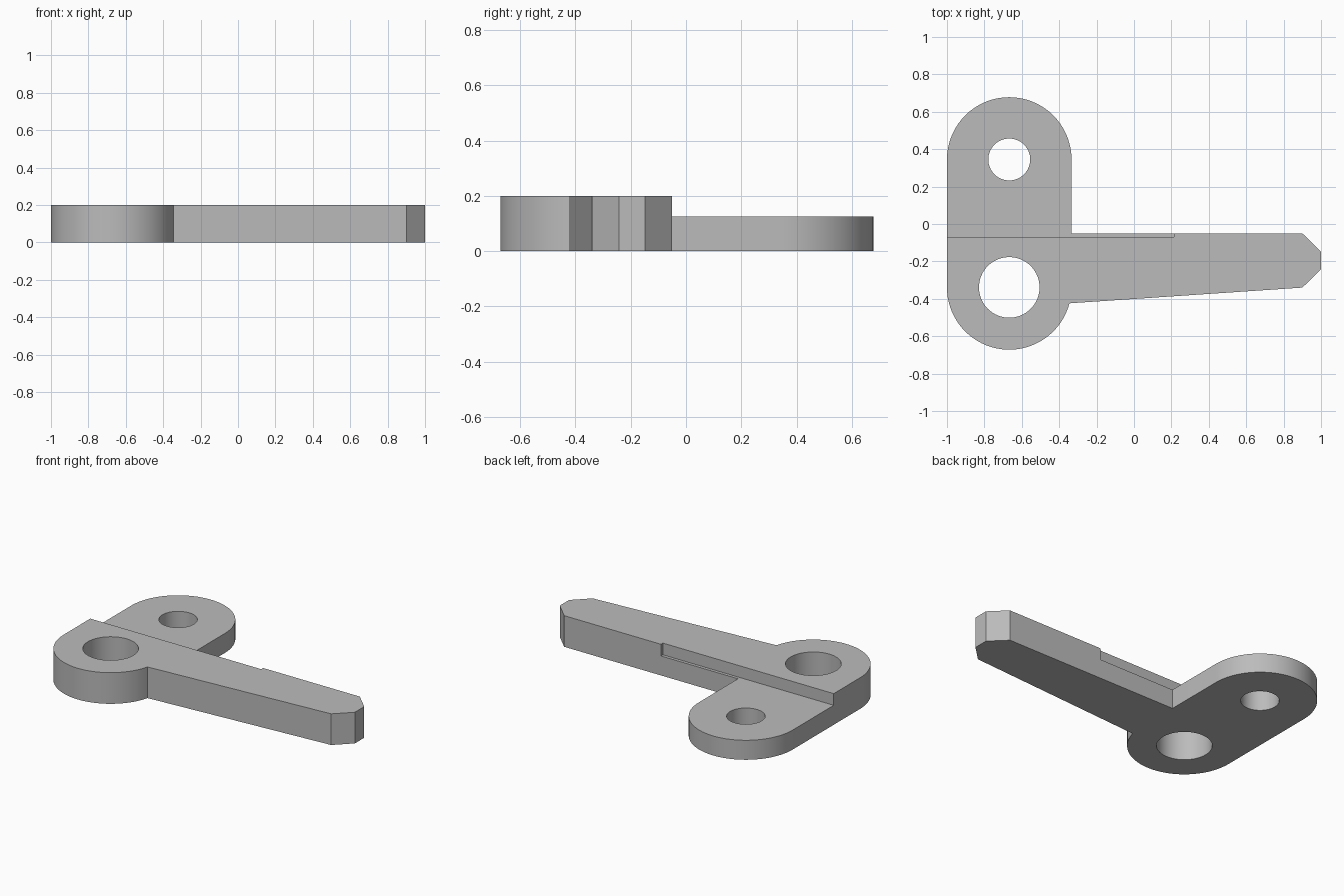
import bpy
import bmesh
from math import sin, cos, radians, asin, degrees

default = bpy.data.objects.get("Cube")
if default:
    bpy.data.objects.remove(default, do_unlink=True)

THICK = 0.2        # full thickness
LOW = 0.125        # thickness of the recessed rear tab
BOSS_X = -0.667
FRONT_Y, REAR_Y = -0.339, 0.345
RADIUS = 0.333

grey = bpy.data.materials.new("plain grey")
grey.use_nodes = True
grey.diffuse_color = (0.5, 0.5, 0.5, 1)
grey.node_tree.nodes["Principled BSDF"].inputs["Base Color"].default_value = (0.5, 0.5, 0.5, 1)


def arc(cy, start, end, steps):
    """Points of a boss edge, angles in degrees."""
    angles = [radians(start + (end - start) * i / steps) for i in range(steps + 1)]
    return [(BOSS_X + RADIUS * cos(a), cy + RADIUS * sin(a)) for a in angles]


def prism(name, outline, bottom, top):
    """Extrude a flat outline straight up."""
    bm = bmesh.new()
    base = bm.faces.new([bm.verts.new((x, y, bottom)) for x, y in outline])
    up = bmesh.ops.extrude_face_region(bm, geom=[base])["geom"]
    bmesh.ops.translate(bm, vec=(0, 0, top - bottom),
                        verts=[v for v in up if isinstance(v, bmesh.types.BMVert)])
    bmesh.ops.recalc_face_normals(bm, faces=bm.faces)
    mesh = bpy.data.meshes.new(name)
    bm.to_mesh(mesh)
    bm.free()
    mesh.materials.append(grey)
    obj = bpy.data.objects.new(name, mesh)
    bpy.context.collection.objects.link(obj)
    return obj


def circle(cy, r, sides=64):
    ring = [radians(360 * i / sides) for i in range(sides)]
    return [(BOSS_X + r * cos(a), cy + r * sin(a)) for a in ring]


# Lever plate: rear tab, front boss and tapered arm with a chamfered tip
arm_join = -degrees(asin(0.085 / RADIUS))
outline = arc(REAR_Y, 0, 180, 36) + arc(FRONT_Y, 180, 360 + arm_join, 36)
outline += [(0.9, -0.34), (1, -0.243), (1, -0.148), (0.9, -0.05), (BOSS_X + RADIUS, -0.05)]
lever = prism("lever_plate", outline, 0, THICK)

# Cutters: both holes, and the step that thins the rear tab
cutters = [
    prism("rear_hole_cutter", circle(REAR_Y, 0.112), -0.1, 0.3),
    prism("front_hole_cutter", circle(FRONT_Y, 0.162), -0.1, 0.3),
    prism("step_cutter", [(-1.2, -0.07), (0.213, -0.07), (0.213, 1), (-1.2, 1)], LOW, 0.3),
]

bpy.ops.object.select_all(action='DESELECT')
lever.select_set(True)
bpy.context.view_layer.objects.active = lever
for cutter in cutters:
    cut = lever.modifiers.new(cutter.name, 'BOOLEAN')
    cut.operation = 'DIFFERENCE'
    cut.solver = 'EXACT'
    cut.object = cutter
    bpy.ops.object.modifier_apply(modifier=cut.name)
    bpy.data.objects.remove(cutter, do_unlink=True)

# Smooth round walls, crisp edges elsewhere
bpy.ops.object.shade_smooth_by_angle(angle=radians(20))
